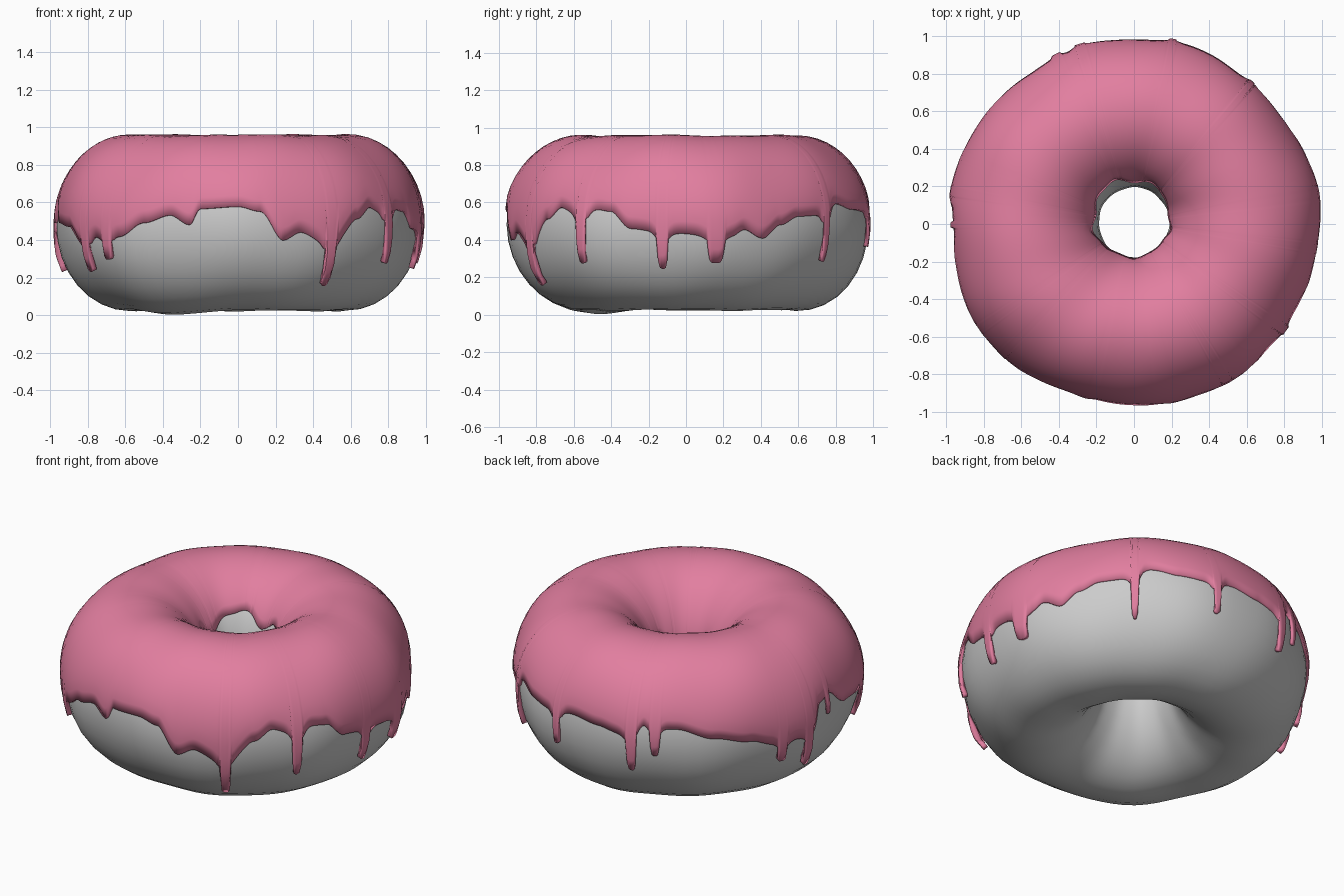
import bpy, bmesh, math
from math import sin, cos, radians, asin, sqrt

if "Cube" in bpy.data.objects:
    bpy.data.objects.remove(bpy.data.objects["Cube"])

R, A, B, ZC = 0.577, 0.390, 0.457, 0.481   # ring radius, section half width/height, centre height


def surface(th, t, off=0.0):
    """Lumpy ring surface; th goes around the ring, t around the section."""
    outer = max(0.0, cos(t))
    calm = 0.35 + 0.65 * (0.5 + 0.5 * cos(t))          # less lumpy inside the hole
    lump = outer * (0.006 * cos(3 * th + 1.57) + 0.006 * sin(7 * th + 2 * t))
    lump += calm * (0.005 * sin(5 * th + 1.0 + t) + 0.003 * sin(11 * th - 2 * t))
    a, b = A + off + lump, B + off + lump * 0.8
    # one low bump underneath
    d = math.atan2(sin(th + 2.2), cos(th + 2.2))
    b += 0.02 * math.exp(-(d / 0.3) ** 2) * max(0.0, -sin(t)) ** 4
    r = R + a * cos(t)
    return (r * cos(th), r * sin(th) + 0.008, ZC + b * sin(t))


def make_object(name, bm):
    bmesh.ops.recalc_face_normals(bm, faces=bm.faces)
    me = bpy.data.meshes.new(name)
    bm.to_mesh(me)
    bm.free()
    for p in me.polygons:
        p.use_smooth = True
    ob = bpy.data.objects.new(name, me)
    bpy.context.collection.objects.link(ob)
    return ob


def grid(name, n, rows, point, closed):
    bm = bmesh.new()
    v = [[bm.verts.new(point(i, j)) for j in range(rows)] for i in range(n)]
    for i in range(n):
        k = (i + 1) % n
        for j in range(rows if closed else rows - 1):
            m = (j + 1) % rows
            bm.faces.new((v[i][j], v[k][j], v[k][m], v[i][m]))
    return make_object(name, bm)


# dough ring
grid("dough", 72, 32, lambda i, j: surface(math.tau * i / 72, math.tau * j / 32), True)

# lower icing edge: (angle, height) around the outside, without the thin drips
EDGE = [(-168, .49), (-155, .47), (-149, .41), (-138, .42), (-130, .42), (-121, .49),
        (-112, .53), (-105.5, .48), (-102, .565), (-90, .575), (-83, .55), (-75.7, .40),
        (-70, .44), (-63, .40), (-57, .42), (-50, .51), (-44, .57), (-39, .55), (-30, .56),
        (-25, .55), (-18, .46), (-12, .45), (-2.4, .435), (4, .43), (14.3, .43), (18, .455),
        (24.4, .41), (31, .48), (38, .525), (46, .53), (55.6, .59), (65, .56), (74, .55),
        (85, .57), (95, .55), (103, .53), (111, .60), (122, .58), (135, .52), (147, .48),
        (155, .44), (165, .43), (172, .48), (176, .58), (182, .60)]
# drips: (angle, tip height, half width in degrees)
DRIPS = [(-145.5, .25, 2.0), (-135, .31, 1.8), (-59.6, .18, 1.9), (-35.5, .29, 1.7),
         (-8, .26, 1.7), (9, .29, 2.6), (50, .29, 1.3), (78, .37, 1.5),
         (107, .32, 1.7), (115, .42, 1.6), (159, .32, 2.0), (170, .25, 1.9)]


def edge_height(deg):
    pts = [(EDGE[-1][0] - 360, EDGE[-1][1])] + EDGE + [(EDGE[0][0] + 360, EDGE[0][1])]
    z = EDGE[0][1]
    for (a0, z0), (a1, z1) in zip(pts, pts[1:]):
        if a0 <= deg <= a1:
            f = (deg - a0) / (a1 - a0)
            z = z0 + (z1 - z0) * f * f * (3 - 2 * f)
    low = z
    for a, tip, w in DRIPS:
        d = abs((deg - a + 180) % 360 - 180)
        u = d / w
        flare = (z - tip) * 0.35 * math.exp(-(u / 1.5) ** 2)
        core = (z - tip) * (1 - u ** 4) ** 0.25 if u < 1 else 0
        low = min(low, z - max(flare, core))
    return low


# icing shell
N, ROWS = 720, 22
edges = [asin((edge_height(i * 0.5 - 180) - ZC) / B) for i in range(N)]


def icing_point(i, j):
    th = radians(i * 0.5 - 180)
    t_in = radians(160 + 11 * cos(th + radians(60)) + 4 * sin(5 * th) + 2 * sin(9 * th))
    f = j / (ROWS - 1)
    t = edges[i] + (t_in - edges[i]) * f
    # thin rounded rim at both borders, drips hang slightly away from the dough
    rim = min(1.0, min(f, 1 - f) * 12)
    hang = 0.022 * min(1.0, max(0.0, (-t - 0.12) / 0.4))
    return surface(th, t, 0.013 + 0.008 * sqrt(rim) + hang)


icing = grid("icing", N, ROWS, icing_point, False)
solid = icing.modifiers.new("thickness", 'SOLIDIFY')
solid.thickness = 0.028
solid.offset = -1
pink = bpy.data.materials.new("pink_icing")
pink.diffuse_color = (0.76, 0.21, 0.35, 1)
pink.use_nodes = True
pink.node_tree.nodes["Principled BSDF"].inputs["Base Color"].default_value = pink.diffuse_color
icing.data.materials.append(pink)
bpy.context.view_layer.objects.active = icing
icing.select_set(True)
bpy.ops.object.shade_smooth_by_angle(angle=radians(50))
